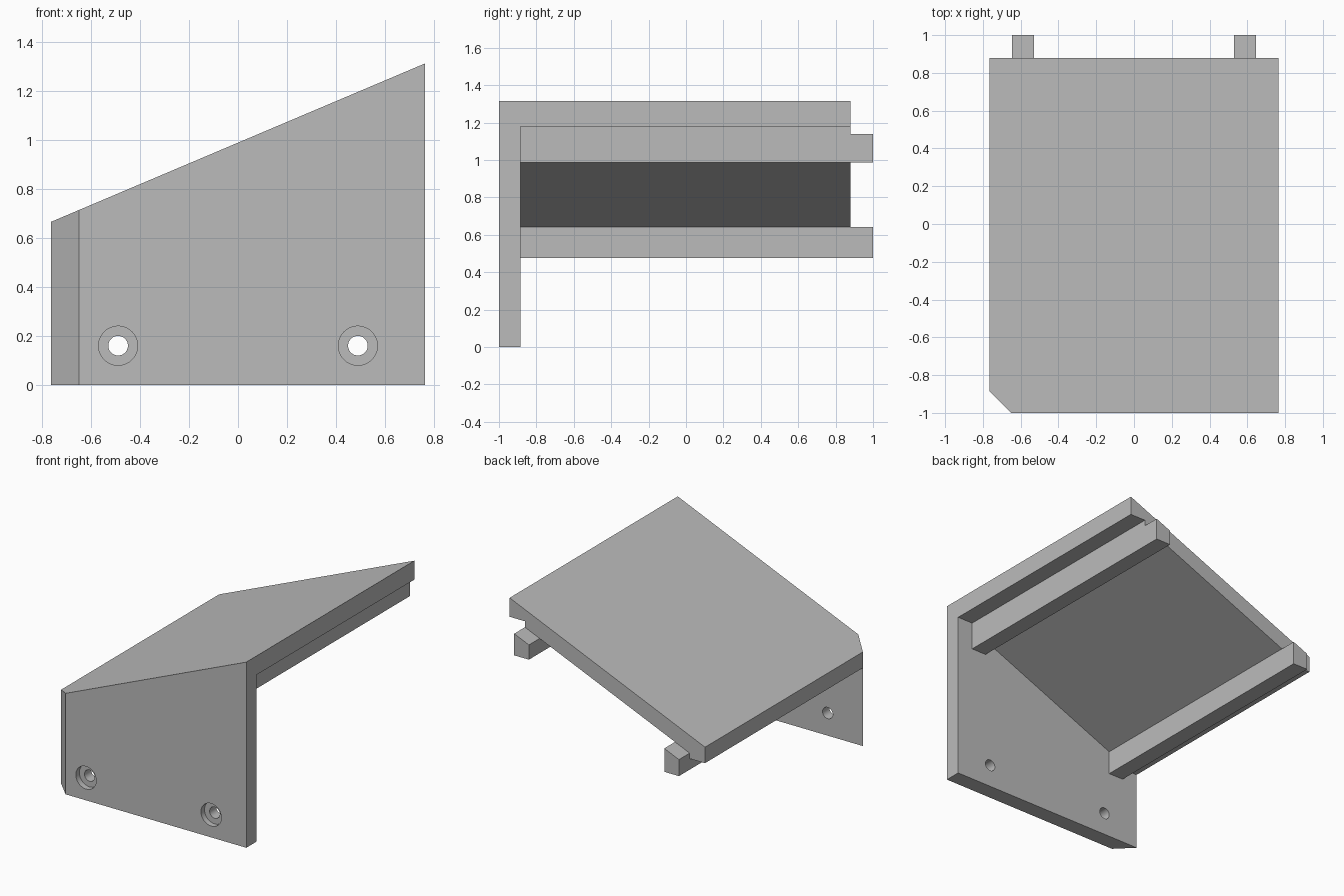
import bpy, bmesh, math
from mathutils import Vector

cube = bpy.data.objects.get("Cube")
if cube:
    bpy.data.objects.remove(cube, do_unlink=True)

W = 0.765              # half width
FRONT, BACK = -1.0, 0.88
WALL = 0.115           # wall thickness
SLOPE = 0.4235
RAIL_IN, RAIL_OUT = 0.53, 0.645
INNER = FRONT + WALL   # back face of the front plate

grey = bpy.data.materials.new("plain grey")
grey.use_nodes = True
grey.diffuse_color = (0.5, 0.5, 0.5, 1)
grey.node_tree.nodes["Principled BSDF"].inputs["Base Color"].default_value = (0.5, 0.5, 0.5, 1)


def top(x):
    return 0.99 + SLOPE * x


def under(x):
    return top(x) - 0.125


def add_object(name, bm):
    bmesh.ops.recalc_face_normals(bm, faces=bm.faces)
    mesh = bpy.data.meshes.new(name)
    bm.to_mesh(mesh)
    bm.free()
    mesh.materials.append(grey)
    obj = bpy.data.objects.new(name, mesh)
    bpy.context.collection.objects.link(obj)
    return obj


def extrude_profile(points, y0, y1):
    """Extrude an x/z outline along y."""
    bm = bmesh.new()
    face = bm.faces.new([bm.verts.new((x, y0, z)) for x, z in points])
    result = bmesh.ops.extrude_face_region(bm, geom=[face])
    moved = [v for v in result["geom"] if isinstance(v, bmesh.types.BMVert)]
    bmesh.ops.translate(bm, vec=(0, y1 - y0, 0), verts=moved)
    return bm


def boolean(target, other, operation):
    mod = target.modifiers.new("boolean", 'BOOLEAN')
    mod.operation = operation
    mod.solver = 'EXACT'
    mod.object = other
    bpy.context.view_layer.objects.active = target
    bpy.ops.object.modifier_apply(modifier=mod.name)
    bpy.data.objects.remove(other, do_unlink=True)


def cylinder_y(name, x, z, radius, y0, y1):
    bpy.ops.mesh.primitive_cylinder_add(
        vertices=48, radius=radius, depth=y1 - y0,
        location=(x, (y0 + y1) / 2, z), rotation=(math.pi / 2, 0, 0))
    obj = bpy.context.object
    obj.name = name
    obj.data.materials.append(grey)
    return obj


# Front plate with one chamfered upright edge
bm = extrude_profile([(-W, 0), (W, 0), (W, top(W)), (-W, top(-W))], FRONT, INNER)
cut = bmesh.ops.bisect_plane(
    bm, geom=bm.verts[:] + bm.edges[:] + bm.faces[:], dist=1e-5,
    plane_co=(-W + WALL, FRONT, 0), plane_no=Vector((-1, -1, 0)).normalized(),
    clear_outer=True)
rim = [e for e in bm.edges if e.is_boundary]
bmesh.ops.contextual_create(bm, geom=rim)
body = add_object("sloped_cover", bm)

# Sloping slab, with flat lips outside the rails
slab = add_object("slab", extrude_profile([
    (-W, top(-W)), (-W, 0.553), (-RAIL_OUT, 0.553), (-RAIL_OUT, under(-RAIL_OUT)),
    (RAIL_OUT, under(RAIL_OUT)), (RAIL_OUT, 1.18), (W, 1.18), (W, top(W))],
    INNER, BACK))
boolean(body, slab, 'UNION')

# Counterbored screw holes
for x in (-0.49, 0.49):
    boolean(body, cylinder_y("bore", x, 0.16, 0.04, FRONT - 0.1, INNER + 0.1), 'DIFFERENCE')
    boolean(body, cylinder_y("counterbore", x, 0.16, 0.08, FRONT - 0.1, FRONT + 0.04), 'DIFFERENCE')

# Merge the flat seams left by the union
bm = bmesh.new()
bm.from_mesh(body.data)
bmesh.ops.remove_doubles(bm, verts=bm.verts, dist=1e-5)
bmesh.ops.dissolve_limit(bm, angle_limit=math.radians(0.5), verts=bm.verts, edges=bm.edges)
bm.to_mesh(body.data)
bm.free()
bpy.ops.object.select_all(action='DESELECT')
body.select_set(True)
bpy.context.view_layer.objects.active = body
bpy.ops.object.shade_smooth_by_angle(angle=math.radians(30))

# Rails under the slab, ending in tongues behind it
for name, x0, x1, z in (("low_rail", -RAIL_OUT, -RAIL_IN, 0.475),
                        ("high_rail", RAIL_IN, RAIL_OUT, 0.985)):
    add_object(name, extrude_profile(
        [(x0, z), (x1, z), (x1, under(x1)), (x0, under(x0))], INNER, 1.0))
